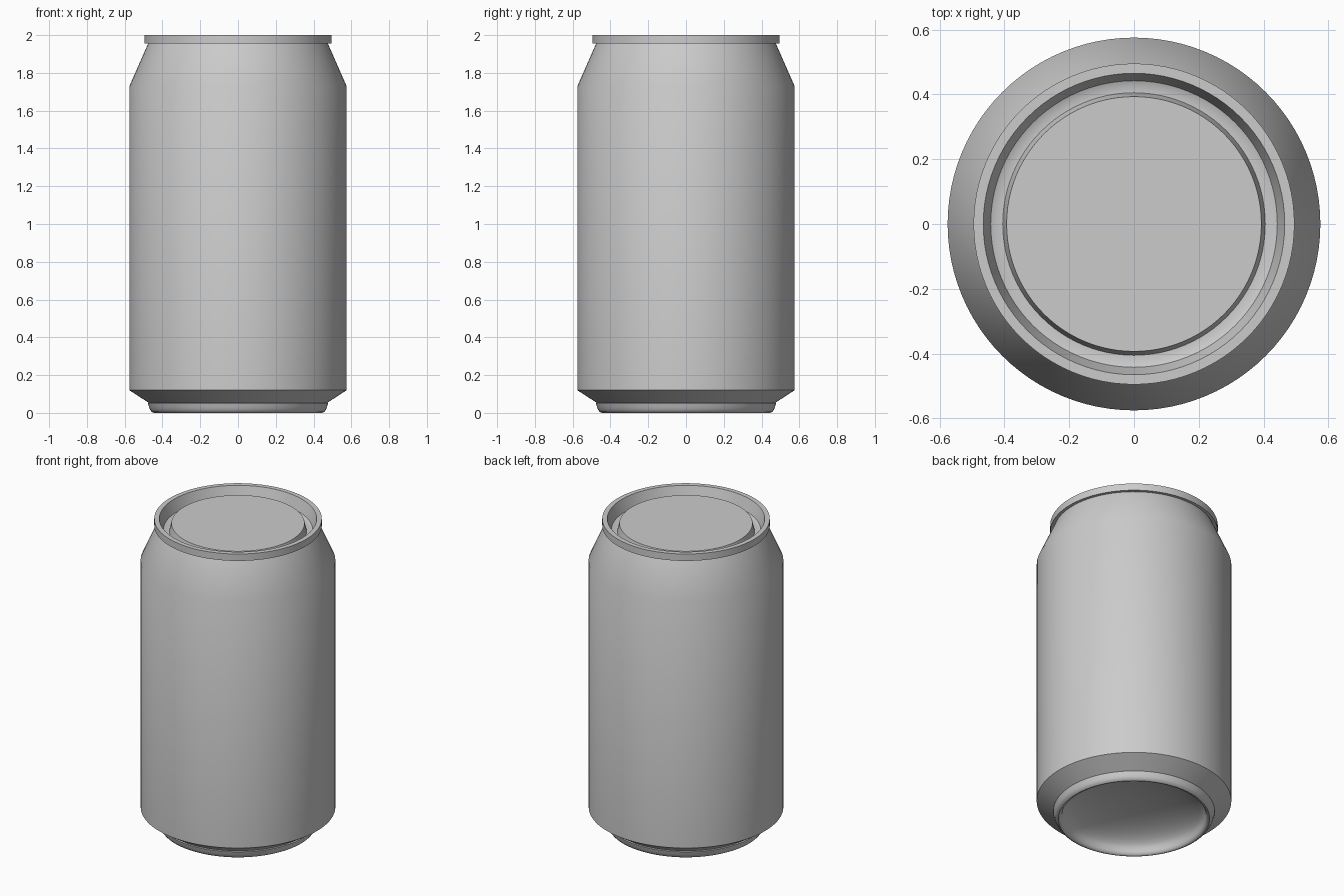
import bpy
import bmesh
import math

if "Cube" in bpy.data.objects:
    bpy.data.objects.remove(bpy.data.objects["Cube"])

SEGMENTS = 96

metal = bpy.data.materials.new("brushed grey metal")
metal.diffuse_color = (0.6, 0.6, 0.6, 1.0)
metal.use_nodes = True
metal.node_tree.nodes["Principled BSDF"].inputs["Base Color"].default_value = metal.diffuse_color


def lathe(name, profile, smooth_angle=32):
    """Spin a (radius, height) profile, listed so that faces point outward."""
    bm = bmesh.new()
    rings = []
    for r, z in profile:
        if r == 0:
            rings.append([bm.verts.new((0, 0, z))])
        else:
            rings.append([bm.verts.new((r * math.cos(a), r * math.sin(a), z))
                          for a in (2 * math.pi * i / SEGMENTS for i in range(SEGMENTS))])
    for low, high in zip(rings, rings[1:]):
        for i in range(SEGMENTS):
            j = (i + 1) % SEGMENTS
            if len(low) == 1:
                bm.faces.new((low[0], high[j], high[i]))
            elif len(high) == 1:
                bm.faces.new((low[i], low[j], high[0]))
            else:
                bm.faces.new((low[i], low[j], high[j], high[i]))
    mesh = bpy.data.meshes.new(name)
    bm.to_mesh(mesh)
    bm.free()
    mesh.materials.append(metal)
    obj = bpy.data.objects.new(name, mesh)
    bpy.context.collection.objects.link(obj)
    bpy.ops.object.select_all(action='DESELECT')
    bpy.context.view_layer.objects.active = obj
    obj.select_set(True)
    bpy.ops.object.shade_smooth_by_angle(angle=math.radians(smooth_angle))
    return obj


# Hollow dome under the can, then the rounded foot ring
dome = [(0.425 * math.sin(t), 0.02 + 0.13 * math.cos(t))
        for t in (math.pi / 2 * i / 10 for i in range(11))]
dome[0] = (0, 0.15)
foot = [(0.432, 0.006), (0.44, 0.001), (0.447, 0), (0.458, 0.006),
        (0.466, 0.018), (0.471, 0.032), (0.477, 0.05)]
lathe("can_base", dome + foot + [(0.472, 0.053)])

# Bottom bevel, straight wall and tapered shoulder
lathe("can_body", [(0.472, 0.053), (0.575, 0.12), (0.575, 1.73), (0.476, 1.955)])

# Rolled rim, sunken groove and raised centre panel
lathe("can_lid", [(0.476, 1.955), (0.495, 1.955), (0.495, 2.0), (0.465, 2.0),
                  (0.442, 1.925), (0.425, 1.918), (0.405, 1.918),
                  (0.393, 1.97), (0, 1.97)])
